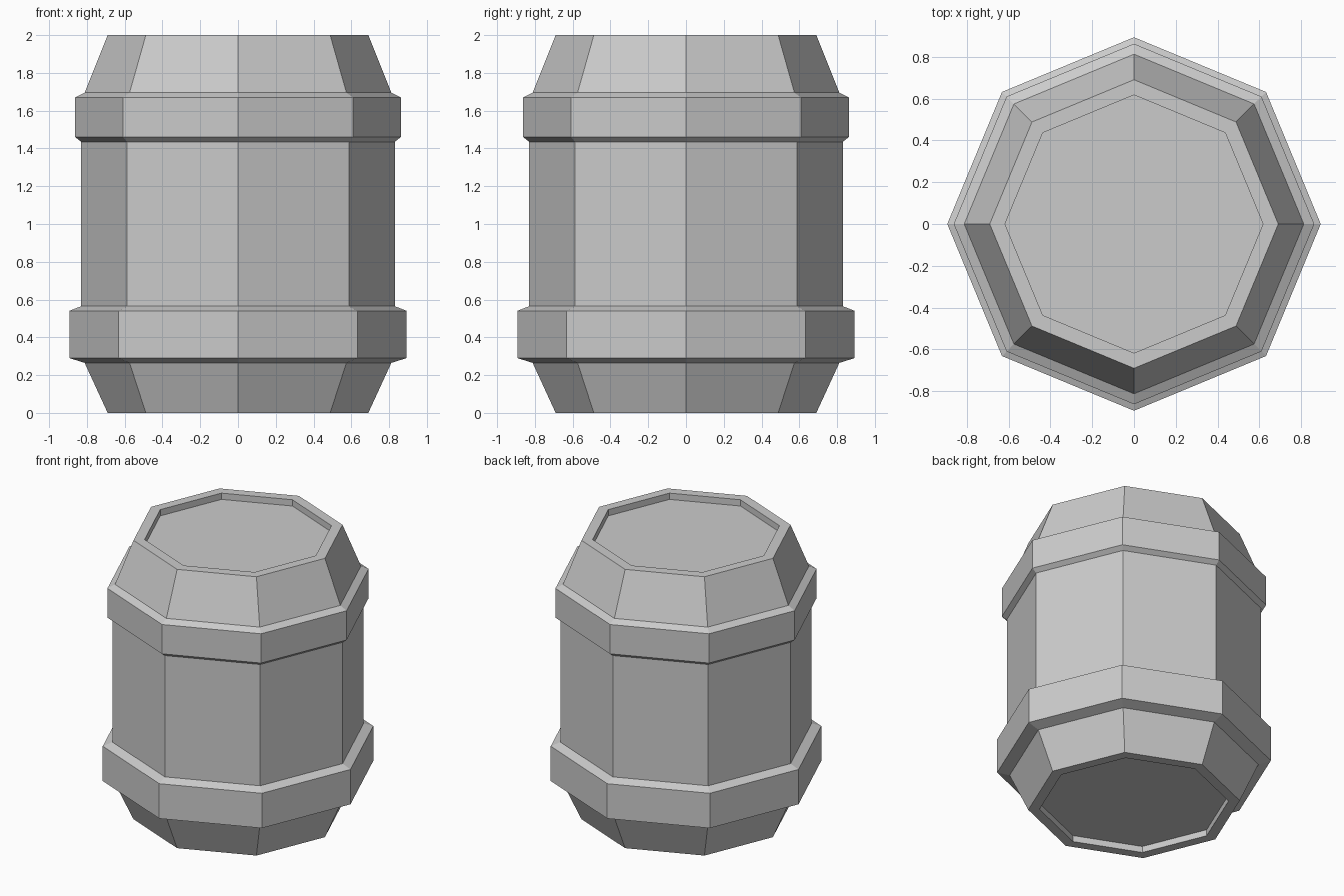
import bpy
import bmesh
from math import cos, sin, tau

if "Cube" in bpy.data.objects:
    bpy.data.objects.remove(bpy.data.objects["Cube"])

SIDES = 8


def lathe(name, profile):
    """Revolve (radius, z) points into a closed solid with flat end caps."""
    bm = bmesh.new()
    rings = [[bm.verts.new((r * cos(tau * i / SIDES), r * sin(tau * i / SIDES), z))
              for i in range(SIDES)] for r, z in profile]
    for low, high in zip(rings, rings[1:]):
        for i in range(SIDES):
            j = (i + 1) % SIDES
            bm.faces.new((low[i], low[j], high[j], high[i]))
    bm.faces.new(rings[0][::-1])
    bm.faces.new(rings[-1])
    bmesh.ops.recalc_face_normals(bm, faces=bm.faces)
    mesh = bpy.data.meshes.new(name)
    bm.to_mesh(mesh)
    bm.free()
    obj = bpy.data.objects.new(name, mesh)
    bpy.context.collection.objects.link(obj)
    return obj


RIM, LIP, RECESS = 0.69, 0.617, 0.045

# Barrel in one continuous skin, from the bottom recess up to the lid recess
lathe("barrel", [
    (LIP, RECESS), (LIP, 0), (RIM, 0),                              # bottom rim
    (0.812, 0.265), (0.893, 0.29), (0.893, 0.54), (0.83, 0.565),    # lower hoop
    (0.83, 1.435), (0.862, 1.46), (0.862, 1.67), (0.812, 1.695),    # upper hoop
    (RIM, 2), (LIP, 2), (LIP, 2 - RECESS),                          # top rim and lid
])
